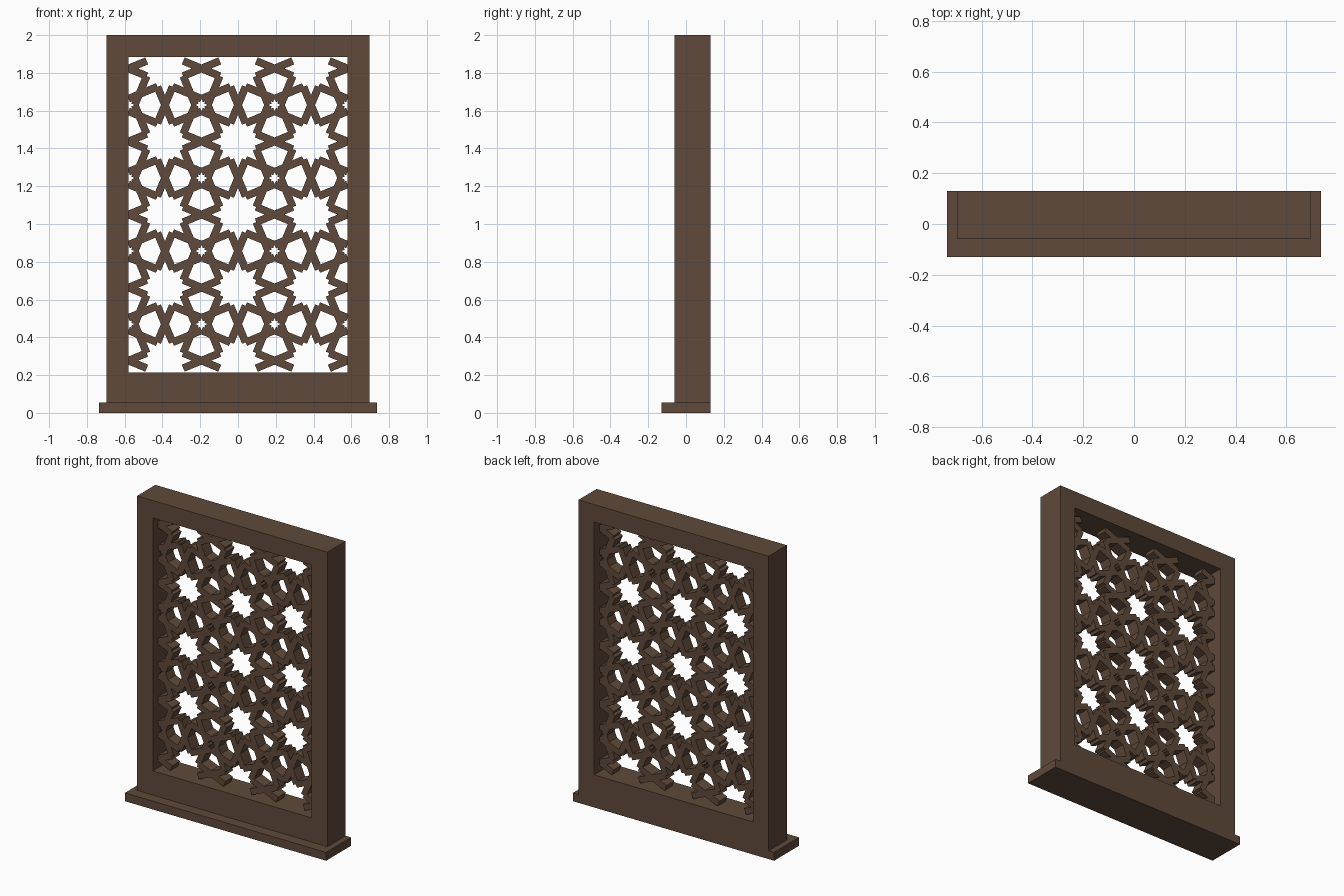
import bpy, bmesh
from math import sin, cos, pi, sqrt, radians
from mathutils import Matrix, Vector

cube = bpy.data.objects.get("Cube")
if cube:
    bpy.data.objects.remove(cube, do_unlink=True)

# Single dark timber colour
wood = bpy.data.materials.new("dark_brown_wood")
wood.use_nodes = True
colour = (0.115, 0.068, 0.043, 1)
wood.diffuse_color = colour
wood.node_tree.nodes["Principled BSDF"].inputs["Base Color"].default_value = colour


def finish(name, bm):
    bmesh.ops.recalc_face_normals(bm, faces=bm.faces)
    mesh = bpy.data.meshes.new(name)
    bm.to_mesh(mesh)
    bm.free()
    mesh.materials.append(wood)
    obj = bpy.data.objects.new(name, mesh)
    bpy.context.collection.objects.link(obj)
    return obj


def add_box(bm, centre, size, rotation=None):
    matrix = Matrix.Translation(centre) @ (rotation or Matrix()) @ Matrix.Diagonal((*size, 1))
    bmesh.ops.create_cube(bm, size=1, matrix=matrix)


# Main dimensions
FRONT, BACK = -0.06, 0.13
SILL_TOP, TOP, HALF_WIDTH = 0.055, 2.0, 0.695
OPEN_X, OPEN_LOW, OPEN_HIGH = 0.58, 0.215, 1.885

# Sill board
bm = bmesh.new()
add_box(bm, (0, 0, SILL_TOP / 2), (1.47, 0.26, SILL_TOP))
finish("sill", bm)

# Frame: a rectangular ring with depth
bm = bmesh.new()


def rectangle(half, low, high, y):
    return [bm.verts.new((x, y, z)) for x, z in
            ((-half, low), (half, low), (half, high), (-half, high))]


loops = [rectangle(HALF_WIDTH, SILL_TOP, TOP, FRONT),
         rectangle(HALF_WIDTH, SILL_TOP, TOP, BACK),
         rectangle(OPEN_X, OPEN_LOW, OPEN_HIGH, BACK),
         rectangle(OPEN_X, OPEN_LOW, OPEN_HIGH, FRONT)]
for a, b in zip(loops, loops[1:] + loops[:1]):
    for i in range(4):
        j = (i + 1) % 4
        bm.faces.new((a[i], a[j], b[j], b[i]))
finish("frame", bm)

# Lattice: straight bars forming stars in a grid of octagons and squares
PITCH = OPEN_X * 2 / 3
MID_Z = (OPEN_LOW + OPEN_HIGH) / 2
BAR_WIDTH, BAR_DEPTH = 0.04, 0.08
BAR_Y = (FRONT + BACK) / 2
LEAN = radians(22.5)
lattice = bmesh.new()


def add_bar(p, q):
    mid, run = (p + q) / 2, q - p
    if abs(mid.x) > OPEN_X or not OPEN_LOW < mid.y < OPEN_HIGH:
        return
    turn = Matrix.Rotation(run.angle_signed(Vector((1, 0))), 4, 'Y')
    # rotation about Y runs clockwise in the XZ plane
    turn = turn.inverted()
    add_box(lattice, (mid.x, BAR_Y, mid.y), (run.length, BAR_DEPTH, BAR_WIDTH), turn)


def add_star(centre, sides, apothem, phase):
    inner = apothem * sin(LEAN) / sin(LEAN + pi / sides)
    for k in range(sides):
        angle = phase + 2 * pi * k / sides
        tip = centre + apothem * Vector((cos(angle), sin(angle)))
        for side in (-1, 1):
            a = angle + side * pi / sides
            add_bar(tip, centre + inner * Vector((cos(a), sin(a))))


for i in range(-2, 3):
    for j in range(-3, 4):
        centre = Vector((i * PITCH, MID_Z + j * PITCH))
        add_star(centre, 8, PITCH / 2, 0)
        corner = centre + Vector((PITCH / 2, PITCH / 2))
        add_star(corner, 4, PITCH / sqrt(2) - PITCH / 2, pi / 4)
finish("lattice", lattice)
